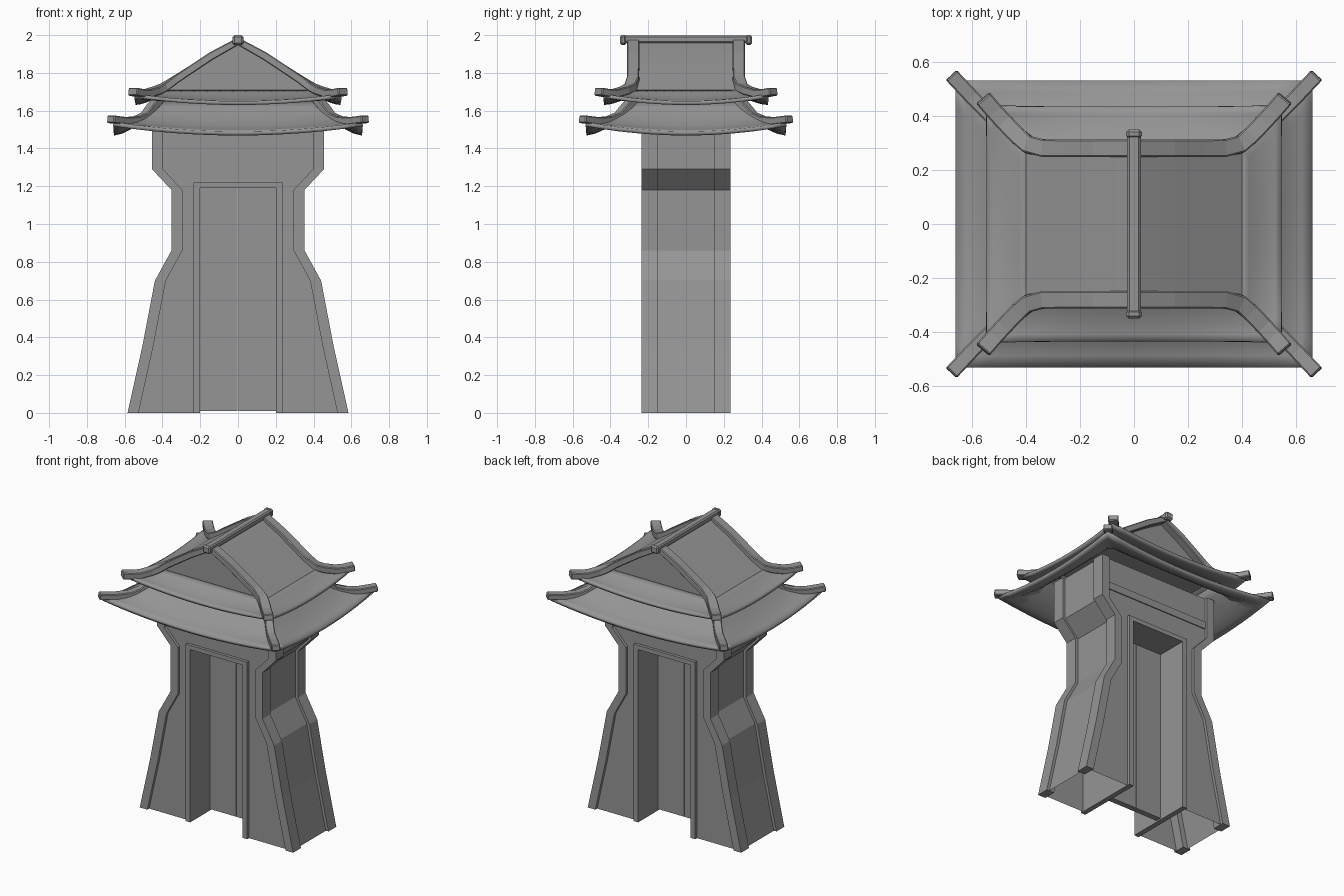
import bpy, bmesh, math
from mathutils import Vector

cube = bpy.data.objects.get("Cube")
if cube:
    bpy.data.objects.remove(cube, do_unlink=True)

stone = bpy.data.materials.new("plain grey")
stone.use_nodes = True
GREY = (0.3, 0.3, 0.3, 1)
stone.diffuse_color = GREY
stone.node_tree.nodes["Principled BSDF"].inputs["Base Color"].default_value = GREY


def finish(name, bm, mirror="", smooth=False, recalc=True):
    """Turn a bmesh into an object, optionally mirrored about x and/or y."""
    if recalc:
        bmesh.ops.recalc_face_normals(bm, faces=bm.faces)
    mesh = bpy.data.meshes.new(name)
    bm.to_mesh(mesh)
    bm.free()
    obj = bpy.data.objects.new(name, mesh)
    bpy.context.collection.objects.link(obj)
    mesh.materials.append(stone)
    if mirror:
        mod = obj.modifiers.new("mirror", "MIRROR")
        mod.use_axis = ("x" in mirror, "y" in mirror, False)
    if smooth:
        bpy.ops.object.select_all(action="DESELECT")
        obj.select_set(True)
        bpy.context.view_layer.objects.active = obj
        bpy.ops.object.shade_smooth_by_angle(angle=math.radians(35))
    return obj


def prism(name, outline, y0, y1, mirror="", smooth=False, drop=None):
    """Extrude an x-z outline along y; faces matching drop are left open."""
    bm = bmesh.new()
    face = bm.faces.new([bm.verts.new((x, y0, z)) for x, z in outline])
    out = bmesh.ops.extrude_face_region(bm, geom=[face], use_keep_orig=True)
    moved = [g for g in out["geom"] if isinstance(g, bmesh.types.BMVert)]
    bmesh.ops.translate(bm, verts=moved, vec=(0, y1 - y0, 0))
    bmesh.ops.recalc_face_normals(bm, faces=bm.faces)
    if drop:
        gone = [f for f in bm.faces if drop(f.calc_center_median(), f.normal)]
        bmesh.ops.delete(bm, geom=gone, context="FACES")
    return finish(name, bm, mirror, smooth, recalc=False)


def box(name, x0, x1, y0, y1, z0, z1, mirror="", bevel=0):
    obj = prism(name, [(x0, z0), (x1, z0), (x1, z1), (x0, z1)], y0, y1, mirror)
    if bevel:
        mod = obj.modifiers.new("bevel", "BEVEL")
        mod.width, mod.segments = bevel, 1
    return obj


def skirt_roof(name, eave, inner, z_eave, z_top, rise, thick):
    """Concave hipped skirt whose eaves sag between lifted corners."""
    side, rings = 12, 7
    bm = bmesh.new()
    corners = [(-1, -1), (1, -1), (1, 1), (-1, 1)]
    grid = []
    for r in range(rings):
        v = r / (rings - 1)
        hx = eave[0] + (inner[0] - eave[0]) * v
        hy = eave[1] + (inner[1] - eave[1]) * v
        row = []
        for c in range(4):
            a, b = corners[c], corners[(c + 1) % 4]
            for s in range(side):
                t = s / side
                lift = rise * abs(2 * t - 1) ** 2 * (1 - v) ** 2
                row.append(bm.verts.new((hx * (a[0] + (b[0] - a[0]) * t),
                                         hy * (a[1] + (b[1] - a[1]) * t),
                                         z_eave + (z_top - z_eave) * v ** 1.6 + lift)))
        grid.append(row)
    n = side * 4
    for lo, hi in zip(grid, grid[1:]):
        for i in range(n):
            j = (i + 1) % n
            bm.faces.new((lo[i], lo[j], hi[j], hi[i]))
    obj = finish(name, bm, smooth=True, recalc=False)
    mod = obj.modifiers.new("thickness", "SOLIDIFY")
    mod.thickness, mod.offset = thick, -1
    return obj


def rib(name, path, width, height):
    """Sweep a rectangular section along a path, flaring at the tip."""
    pts = [Vector(p) for p in path]
    bm = bmesh.new()
    rows = []
    for i, p in enumerate(pts):
        tan = (pts[min(i + 1, len(pts) - 1)] - pts[max(i - 1, 0)]).normalized()
        across = Vector((tan.y, -tan.x, 0)).normalized()
        up = across.cross(tan).normalized()
        if up.z < 0:
            up = -up
        if i == 0 and abs(p.x) < 0.001:
            up = Vector((0, 0, 1))
        rows.append([bm.verts.new(p + across * width / 2 * a + up * height / 2 * b)
                     for a, b in ((-1, -1), (1, -1), (1, 1), (-1, 1))])
    for lo, hi in zip(rows, rows[1:]):
        for i in range(4):
            j = (i + 1) % 4
            bm.faces.new((lo[i], lo[j], hi[j], hi[i]))
    bm.faces.new(rows[0])
    bm.faces.new(rows[-1])
    obj = finish(name, bm, "xy")
    mod = obj.modifiers.new("bevel", "BEVEL")
    mod.width, mod.segments = 0.005, 1
    mod.limit_method = "ANGLE"
    return obj


# Tower walls, open underneath, with a doorway through the middle
edge = [(0.585, 0), (0.505, 0.36), (0.44, 0.70), (0.352, 0.86),
        (0.352, 1.18), (0.455, 1.29), (0.455, 1.58)]
wall = [(0.22, 0)] + [(x - 0.02, z) for x, z in edge]
wall += [(0, 1.58), (0, 1.205), (0.22, 1.205)]
prism("tower_walls", wall, -0.215, 0.215, "x",
      drop=lambda c, n: c.z < 0.001 or c.x < 0.001)

# Raised trim following the tower's outer edges
trim = edge + [(x - 0.058, z) for x, z in reversed(edge)]
prism("edge_trim", trim, -0.235, -0.15, "xy")

# Door surround, leaves and lintel band
surround = [(0.2, 0), (0.235, 0), (0.235, 1.22), (0, 1.22), (0, 1.19), (0.2, 1.19)]
prism("door_surround", surround, -0.235, 0.235, "x", drop=lambda c, n: c.x < 0.001)
box("door_leaf", 0.002, 0.2, -0.02, 0.02, 0.01, 1.19, "x")
box("lintel_band", -0.397, 0.397, -0.222, -0.21, 1.36, 1.41, "y")

# Lower skirt roof and its hip ribs
skirt_roof("lower_roof", (0.66, 0.53), (0.42, 0.27), 1.49, 1.66, 0.05, 0.022)
rib("lower_hip_rib", [(0.42, 0.28, 1.66), (0.455, 0.315, 1.62), (0.49, 0.355, 1.572),
                      (0.535, 0.405, 1.55), (0.6, 0.47, 1.545), (0.675, 0.55, 1.555)],
    0.055, 0.04)

# Upper skirt roof, gabled crown and verge ribs
skirt_roof("upper_roof", (0.545, 0.435), (0.4, 0.27), 1.65, 1.71, 0.04, 0.02)
slope = [(0.4, 1.71), (0.365, 1.733), (0.33, 1.757), (0.25, 1.81), (0.14, 1.885)]
crown = [(0.4, 1.68)] + slope + [(0, 1.965)]
crown += [(-x, z) for x, z in reversed(slope)] + [(-0.4, 1.68)]
prism("gabled_crown", crown, -0.262, 0.262, smooth=True)
rib("verge_rib", [(0, 0.28, 1.967), (0.14, 0.28, 1.89), (0.25, 0.28, 1.817),
                  (0.33, 0.28, 1.765), (0.39, 0.293, 1.725), (0.43, 0.325, 1.707),
                  (0.48, 0.377, 1.692), (0.515, 0.415, 1.692), (0.558, 0.465, 1.701)],
    0.065, 0.042)

# Ridge beam with thicker end caps
box("ridge_beam", -0.025, 0.025, -0.34, 0.34, 1.957, 1.997, bevel=0.008)
box("ridge_end_cap", -0.029, 0.029, -0.35, -0.315, 1.948, 2.0, "y", bevel=0.01)
